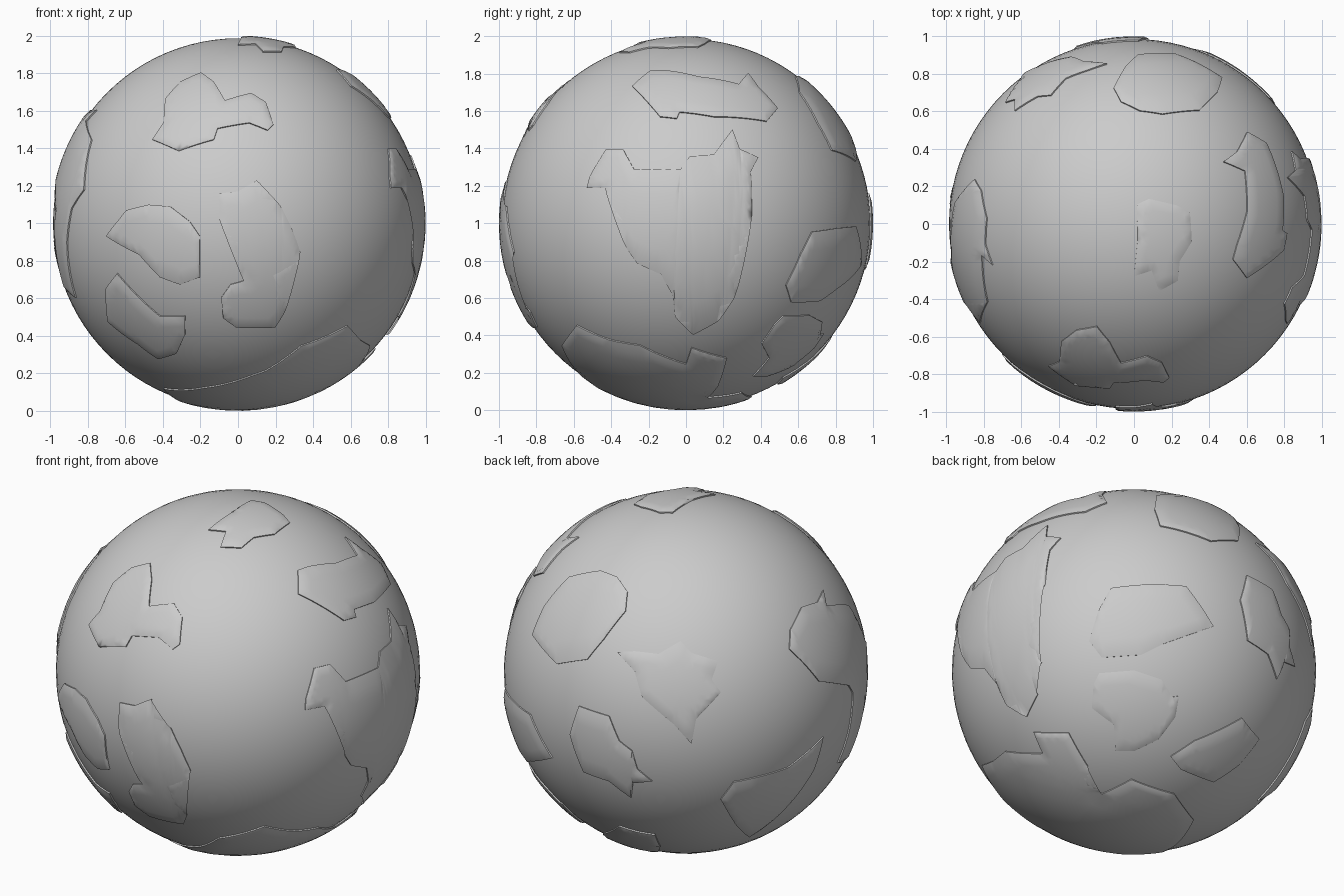
import bpy, bmesh
from math import sin, cos, radians, sqrt
from mathutils import Vector

if "Cube" in bpy.data.objects:
    bpy.data.objects.remove(bpy.data.objects["Cube"])

CENTRE = Vector((0, 0, 1))
SEA, SHORE, LAND = 0.986, 0.993, 1.0


def view_axes(azimuth, elevation):
    a, e = radians(azimuth), radians(elevation)
    return (Vector((cos(a), sin(a), 0)),
            Vector((-sin(a) * sin(e), cos(a) * sin(e), cos(e))),
            Vector((sin(a) * cos(e), -cos(a) * cos(e), sin(e))))


def continent(name, view, outline):
    """Raised slab: an outline seen along a view direction, wrapped on the sphere."""
    r, u, d = view_axes(*view)
    pts = [(r * x + u * y + d * sqrt(max(0, 1 - x * x - y * y))).normalized()
           for x, y in outline]
    mid = sum(pts, Vector()).normalized()
    # flat fill on the tangent plane, refined and then pushed out to the sphere
    bm = bmesh.new()
    bm.faces.new([bm.verts.new(p / p.dot(mid)) for p in pts])
    bmesh.ops.triangulate(bm, faces=bm.faces[:], ngon_method='BEAUTY')
    for _ in range(3):
        long_edges = [e for e in bm.edges if e.calc_length() > 0.05]
        if long_edges:
            bmesh.ops.subdivide_edges(bm, edges=long_edges, cuts=1)
            bmesh.ops.triangulate(bm, faces=bm.faces[:])
    for v in bm.verts:
        v.co = v.co.normalized() * (SHORE if v.is_boundary else LAND)
    # skirt dipping below the sea
    rim = [e for e in bm.edges if e.is_boundary]
    top = bm.faces[:]
    new = bmesh.ops.extrude_edge_only(bm, edges=rim)['geom']
    for v in new:
        if isinstance(v, bmesh.types.BMVert):
            v.co *= 0.965 / SHORE
    bmesh.ops.recalc_face_normals(bm, faces=bm.faces[:])
    if sum(f.normal.dot(mid) * f.calc_area() for f in top) < 0:
        bmesh.ops.reverse_faces(bm, faces=bm.faces[:])
    mesh = bpy.data.meshes.new(name)
    bm.to_mesh(mesh)
    bm.free()
    ob = bpy.data.objects.new(name, mesh)
    ob.location = CENTRE
    bpy.context.collection.objects.link(ob)
    bpy.ops.object.select_all(action='DESELECT')
    ob.select_set(True)
    bpy.context.view_layer.objects.active = ob
    bpy.ops.object.shade_smooth_by_angle(angle=radians(50))


# ocean sphere
bpy.ops.mesh.primitive_uv_sphere_add(segments=96, ring_count=48, radius=SEA, location=CENTRE)
bpy.context.object.name = "ocean_sphere"
bpy.ops.object.shade_smooth()

# viewing directions (azimuth, elevation) in which outlines are drawn
FRONT, RIGHT, LEFT = (0, 0), (90, 0), (-90, 0)
TOP, BOTTOM = (0, 90), (0, -90)
BACK_LEFT, BACK_RIGHT = (215, 25), (140, -30)

# front continents
continent("front_upper_land", FRONT, [
    (-.46, .45), (-.40, .54), (-.39, .67), (-.31, .76), (-.20, .81), (-.13, .76), (-.07, .66), (.07, .70),
    (.15, .65), (.19, .53), (.16, .50), (.06, .54), (-.11, .51), (-.13, .45), (-.32, .39)])
continent("front_middle_land", FRONT, [
    (-.10, .02), (-.10, .16), (0, .17), (.10, .23), (.10, .10), (.23, .09), (.29, -.03), (.335, -.155),
    (.18, -.25), (.195, -.42), (.25, -.48), (.20, -.56), (-.01, -.56), (-.08, -.51), (-.09, -.40),
    (-.04, -.33), (.03, -.31), (.03, -.11)])
continent("front_left_land", FRONT, [
    (-.71, -.07), (-.64, .02), (-.60, .07), (-.48, .10), (-.365, .09), (-.26, .01), (-.205, -.07),
    (-.205, -.29), (-.31, -.33), (-.42, -.29), (-.53, -.17)])
continent("front_lower_left_land", FRONT, [
    (-.71, -.35), (-.65, -.27), (-.58, -.35), (-.42, -.50), (-.285, -.50), (-.285, -.60), (-.33, -.70),
    (-.43, -.73), (-.54, -.65), (-.70, -.53)])

# right side continents
continent("right_large_land", RIGHT, [
    (-.535, .19), (-.52, .25), (-.43, .40), (-.34, .40), (-.28, .29), (-.03, .29), (.02, .36), (.15, .37),
    (.25, .505), (.29, .40), (.39, .355), (.35, .28), (.355, .05), (.26, -.14), (.19, -.29), (.265, -.39),
    (.16, -.43), (.17, -.53), (.04, -.60), (.04, -.505), (-.06, -.50), (-.07, -.39), (-.135, -.275),
    (-.265, -.215), (-.32, -.135), (-.315, .03), (-.435, .19)])
continent("right_upper_land", RIGHT, [
    (-.29, .74), (-.19, .825), (-.115, .825), (.07, .79), (.285, .75), (.335, .81), (.39, .735),
    (.495, .62), (.435, .55), (.15, .575), (-.035, .60), (-.05, .565), (-.14, .575)])

# top and bottom continents
continent("top_land", TOP, [
    (.015, .105), (.08, .135), (.23, .10), (.30, .065), (.31, -.095), (.245, -.20), (.235, -.305),
    (.135, -.36), (.095, -.25), (0, -.28), (.02, -.08)])
continent("bottom_land", BOTTOM, [
    (-.18, .43), (.08, .57), (.15, .59), (.34, .67), (.59, .59), (.66, .41), (.71, .25), (.65, 0),
    (.74, -.03), (.65, -.22), (.48, -.18), (.45, -.06), (.32, -.11), (.27, -.30), (.01, -.355),
    (-.24, -.22), (-.40, .22)])

# back right continents
continent("back_right_upper_land", BACK_RIGHT, [
    (-.245, .165), (-.175, .075), (.04, .09), (.16, .15), (.435, .245), (.285, .465), (.08, .475),
    (-.125, .455), (-.19, .34)])
continent("back_right_lower_land", BACK_RIGHT, [
    (-.22, -.07), (-.19, -.01), (0, .005), (.15, -.045), (.21, -.14), (.245, -.135), (.225, -.25),
    (.135, -.37), (0, -.435), (-.10, -.435), (-.11, -.29), (-.23, -.20)])
continent("back_bottom_land", BACK_RIGHT, [
    (.20, -.465), (.33, -.38), (.59, -.255), (.64, -.32), (.685, -.37), (.575, -.51), (.435, -.605),
    (.255, -.535)])

# back left continents
continent("back_middle_land", BACK_LEFT, [
    (-.635, -.345), (-.585, -.19), (-.53, -.21), (-.42, -.245), (-.365, -.38), (-.295, -.435),
    (-.265, -.535), (-.185, -.60), (-.29, -.61), (-.30, -.69), (-.42, -.60), (-.56, -.55)])
continent("back_upper_land", BACK_LEFT, [
    (-.84, .20), (-.775, .355), (-.64, .515), (-.465, .55), (-.375, .515), (-.32, .435), (-.33, .33),
    (-.45, .175), (-.54, .065), (-.705, .04)])
continent("back_left_land", BACK_LEFT, [
    (-.375, .105), (-.28, .11), (-.15, .095), (-.03, .165), (.03, .10), (.175, .055), (.14, -.045),
    (.19, -.115), (.055, -.26), (.03, -.395), (-.065, -.29), (-.24, -.14), (-.28, 0)])
continent("back_left_lower_land", BACK_LEFT, [
    (.19, -.70), (.26, -.605), (.38, -.58), (.56, -.525), (.63, -.47), (.75, -.36), (.70, -.535),
    (.56, -.73), (.345, -.905), (.27, -.835)])

# left side continent
continent("left_land", LEFT, [
    (-.24, .455), (-.18, .54), (-.03, .61), (.11, .59), (.22, .61), (.17, .55), (.42, .45), (.53, .18),
    (.44, .08), (.38, -.10), (.28, -.40), (.12, -.35), (.16, -.18), (.19, .06), (.15, .12), (-.11, .24),
    (-.18, .36)])
